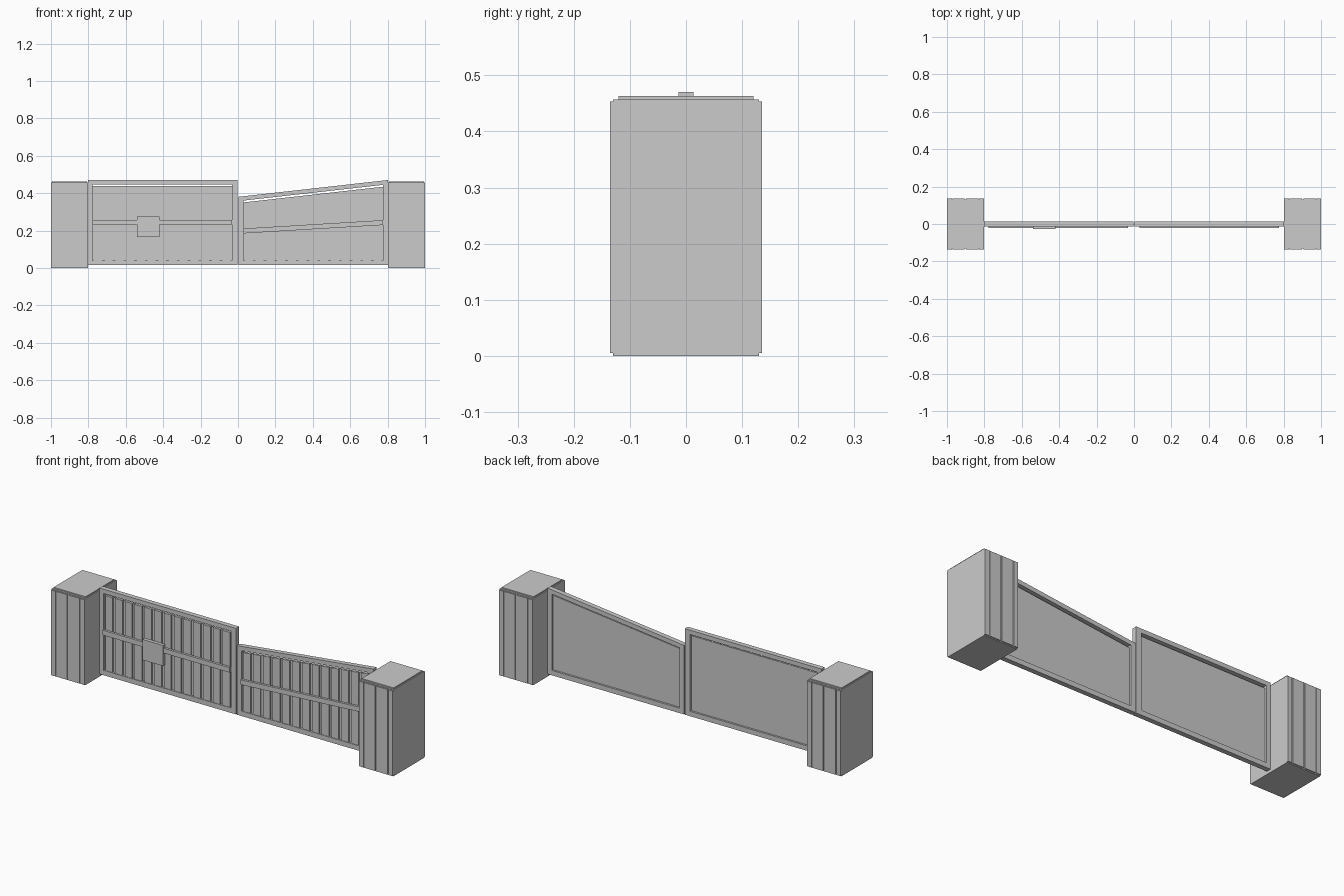
import bpy
import bmesh

if "Cube" in bpy.data.objects:
    bpy.data.objects.remove(bpy.data.objects["Cube"], do_unlink=True)

GREY = (0.6, 0.6, 0.6, 1.0)
mat = bpy.data.materials.new("light_grey")
mat.use_nodes = True
mat.diffuse_color = GREY
mat.node_tree.nodes["Principled BSDF"].inputs["Base Color"].default_value = GREY


def prism(name, outline, y0, y1):
    """Extrude an x-z outline from y0 to y1."""
    bm = bmesh.new()
    face = bm.faces.new([bm.verts.new((x, y0, z)) for x, z in outline])
    ext = bmesh.ops.extrude_face_region(bm, geom=[face])
    for v in ext["geom"]:
        if isinstance(v, bmesh.types.BMVert):
            v.co.y = y1
    bmesh.ops.recalc_face_normals(bm, faces=bm.faces)
    mesh = bpy.data.meshes.new(name)
    bm.to_mesh(mesh)
    bm.free()
    mesh.materials.append(mat)
    obj = bpy.data.objects.new(name, mesh)
    bpy.context.collection.objects.link(obj)
    return obj


def box(name, x0, x1, y0, y1, z0, z1):
    return prism(name, [(x0, z0), (x1, z0), (x1, z1), (x0, z1)], y0, y1)


def strip(name, x0, x1, low, high, y0, y1):
    """Strip whose lower and upper edges follow functions of x."""
    return prism(name, [(x0, low(x0)), (x1, low(x1)),
                        (x1, high(x1)), (x0, high(x0))], y0, y1)


# Pillars with a cap and vertical cladding boards on front and back
def pillar(side, sign):
    a, b = sorted((sign * 0.803, sign * 1.0))
    box(side + "_pillar", a, b, -0.13, 0.13, 0, 0.457)
    box(side + "_pillar_cap", a + 0.005, b - 0.005, -0.12, 0.12, 0.457, 0.463)
    width = b - a
    for start, end in ((0, 0.13), (0.15, 0.48), (0.52, 0.85), (0.87, 1)):
        for label, y in (("front", -1), ("back", 1)):
            y0, y1 = sorted((y * 0.13, y * 0.135))
            box(f"{side}_pillar_{label}_board", a + start * width,
                a + end * width, y0, y1, 0.005, 0.453)


# Gate leaf: frame, thin backing sheet, upright slats, middle rail
def leaf(side, x0, x1, in0, in1, top, mid, slats=13):
    def offset(f, d):
        return lambda x: f(x) + d

    base = lambda x: 0.015
    sill = lambda x: 0.041
    strip(side + "_gate_left_stile", in1, x1, base, top, -0.013, 0.013)
    strip(side + "_gate_right_stile", x0, in0, base, top, -0.013, 0.013)
    strip(side + "_gate_bottom_rail", in0, in1, base, sill, -0.013, 0.013)
    strip(side + "_gate_top_rail", in0, in1, offset(top, -0.023), top, -0.013, 0.013)
    strip(side + "_gate_sheet", in0, in1, sill, offset(top, -0.033), -0.002, 0.003)
    step = (in1 - in0) / slats
    for i in range(slats):
        c = in0 + (i + 0.5) * step
        strip(side + "_gate_slat", c - step * 0.37, c + step * 0.37,
              sill, offset(top, -0.033), -0.01, -0.002)
    strip(side + "_gate_middle_rail", in0, in1,
          offset(mid, -0.013), offset(mid, 0.013), -0.022, -0.01)


pillar("right", -1)
pillar("left", 1)
leaf("right", -0.802, -0.002, -0.777, -0.033,
     lambda x: 0.47, lambda x: 0.244)
leaf("left", 0.002, 0.802, 0.03, 0.776,
     lambda x: 0.38 + 0.1125 * x, lambda x: 0.196 + 0.06 * x)

# Lock plate on the square-topped leaf
box("lock_plate", -0.54, -0.42, -0.028, -0.01, 0.165, 0.274)
